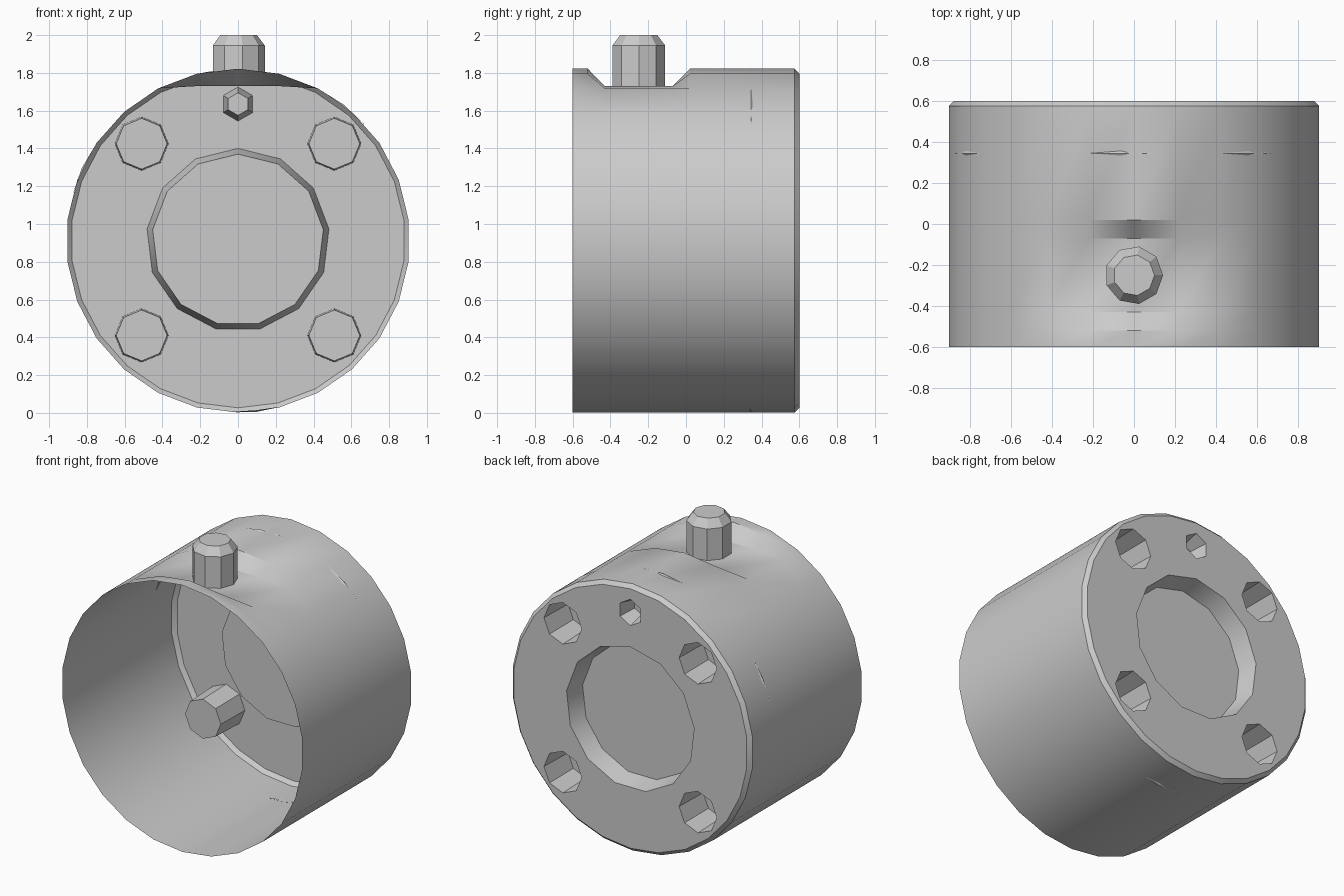
import bpy, bmesh, math
from mathutils import Vector

default = bpy.data.objects.get("Cube")
if default:
    bpy.data.objects.remove(default, do_unlink=True)

R, ZC = 0.91, 0.912        # drum radius and axis height
FRONT, BACK = -0.6, 0.6
FLAT_Z = 1.73

grey = bpy.data.materials.new("plain_grey")
grey.use_nodes = True
grey.diffuse_color = (0.6, 0.6, 0.6, 1)
grey.node_tree.nodes["Principled BSDF"].inputs["Base Color"].default_value = (0.6, 0.6, 0.6, 1)


def ring(bm, x, y, z, r, sides, top=9.0):
    """Ring of vertices around the y axis, limited to a top height."""
    verts = []
    for i in range(sides):
        a = math.tau * i / sides
        verts.append(bm.verts.new((x + r * math.sin(a), y, min(top, z + r * math.cos(a)))))
    return verts


def bridge(bm, a, b):
    n = len(a)
    for i in range(n):
        j = (i + 1) % n
        bm.faces.new((a[i], a[j], b[j], b[i]))


def finish(bm, name, angle=30):
    bmesh.ops.recalc_face_normals(bm, faces=bm.faces[:])
    mesh = bpy.data.meshes.new(name)
    bm.to_mesh(mesh)
    bm.free()
    mesh.materials.append(grey)
    obj = bpy.data.objects.new(name, mesh)
    bpy.context.collection.objects.link(obj)
    bpy.ops.object.select_all(action="DESELECT")
    obj.select_set(True)
    bpy.context.view_layer.objects.active = obj
    bpy.ops.object.shade_smooth_by_angle(angle=math.radians(angle))
    return obj


# Thin open drum with a ramped flat on top and a chamfered back rim
bm = bmesh.new()
sections = [(FRONT, R, 9), (-0.52, R, 9), (-0.43, R, FLAT_Z), (-0.07, R, FLAT_Z),
            (0.02, R, 9), (0.575, R, 9), (BACK, 0.885, 9)]
rings = [ring(bm, 0, y, ZC, r, 26, top) for y, r, top in sections]
for a, b in zip(rings, rings[1:]):
    bridge(bm, a, b)
rim = rings[-1]

# Blind pockets sunk into the back wall: x, z, radius, inner radius, depth, sides
pockets = [(0, 0.915, 0.485, 0.455, 0.13, 13), (0, 1.635, 0.09, 0.06, 0.12, 6)]
pockets += [(sx * 0.51, z, 0.142, 0.135, 0.25, 8) for sx in (-1, 1) for z in (0.41, 1.425)]
loops = [rim]
for x, z, r, inner, depth, sides in pockets:
    mouth = ring(bm, x, BACK, z, r, sides)
    floor = ring(bm, x, BACK - depth, z, inner, sides)
    bridge(bm, mouth, floor)
    bm.faces.new(floor)
    loops.append(mouth)

# Back wall filled around the pocket mouths
edges = []
for loop in loops:
    for i, v in enumerate(loop):
        edges.append(bm.edges.get((v, loop[(i + 1) % len(loop)])))
bmesh.ops.triangle_fill(bm, use_beauty=True, use_dissolve=False, edges=edges, normal=(0, 1, 0))
finish(bm, "drum_housing")

# Faceted push pin standing on the flat
bm = bmesh.new()
pin_rings = []
for z, r in ((FLAT_Z, 0.142), (1.945, 0.142), (2.0, 0.1)):
    pin_rings.append([bm.verts.new((r * math.cos(math.tau * i / 9),
                                    -0.25 + r * math.sin(math.tau * i / 9), z))
                      for i in range(9)])
for a, b in zip(pin_rings, pin_rings[1:]):
    bridge(bm, a, b)
bm.faces.new(pin_rings[0])
bm.faces.new(pin_rings[-1])
finish(bm, "top_pin", 25)

# Slim slivers around the drum near the back
for n, degrees in enumerate((38, -65, -4, 174)):
    a = math.radians(degrees)
    out = Vector((math.sin(a), 0, math.cos(a)))
    along = Vector((math.cos(a), 0, -math.sin(a)))
    centre = Vector((0, 0.345, ZC))
    side = Vector((0, 0.014, 0))
    bm = bmesh.new()
    verts = [bm.verts.new(centre + p) for p in (
        out * 0.897 + along * 0.15, out * 0.903 + side,
        out * 0.897 - along * 0.15, out * 0.903 - side)]
    peak = bm.verts.new(centre + out * 0.912)
    for i in range(4):
        bm.faces.new((verts[i], verts[(i + 1) % 4], peak))
    finish(bm, "rim_sliver_%d" % n, 20)
